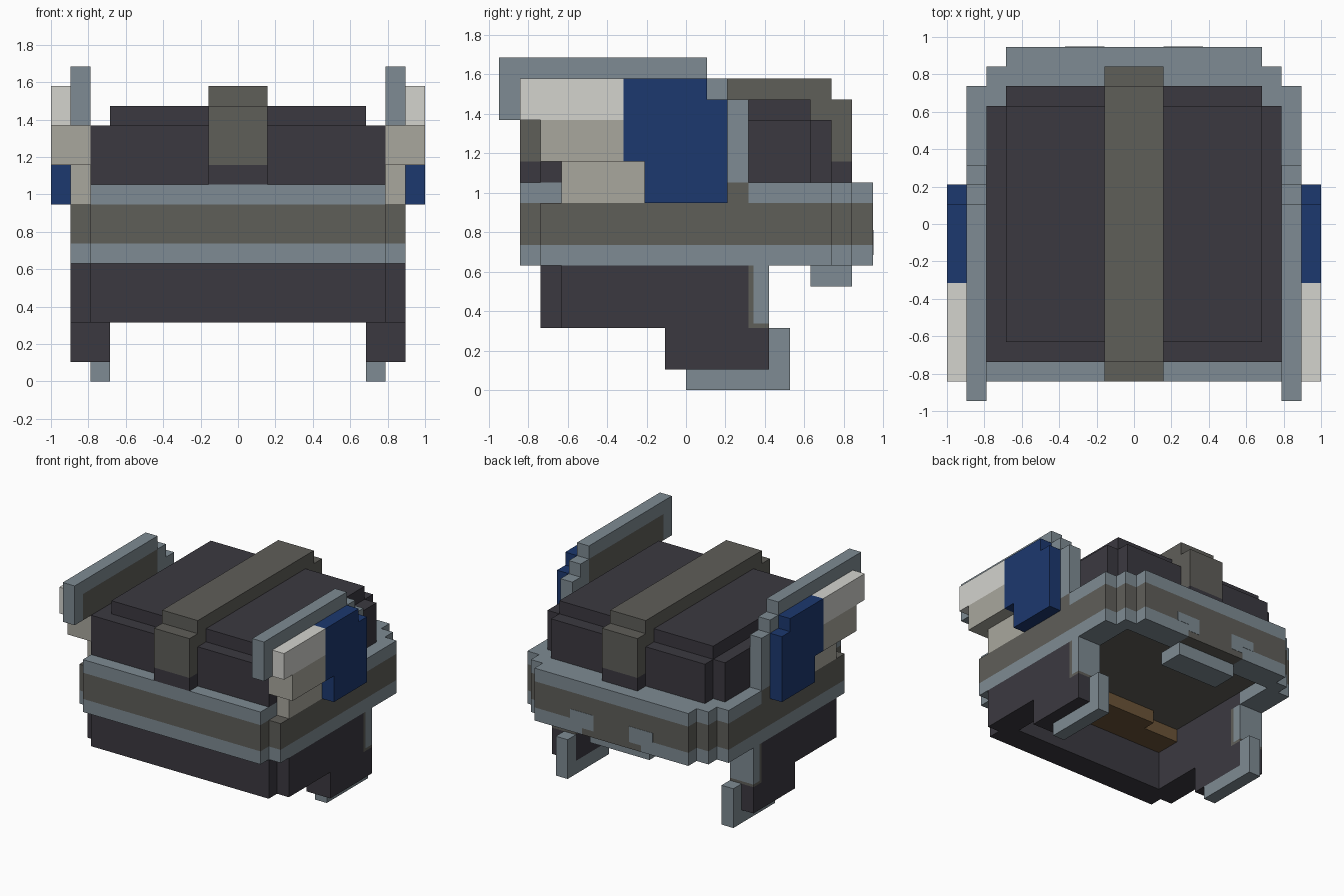
import bpy, bmesh

if "Cube" in bpy.data.objects:
    bpy.data.objects.remove(bpy.data.objects["Cube"])

U = 2 / 19  # size of one block


def material(name, hex_code):
    def lin(c):
        c /= 255
        return c / 12.92 if c < 0.04045 else ((c + 0.055) / 1.055) ** 2.4
    m = bpy.data.materials.new(name)
    m.diffuse_color = [lin(int(hex_code[i:i + 2], 16)) for i in (0, 2, 4)] + [1]
    m.use_nodes = True
    m.node_tree.nodes["Principled BSDF"].inputs["Base Color"].default_value = m.diffuse_color
    return m


DARK = material("charcoal", "3b3940")
STEEL = material("blue_grey", "7e8b93")
OLIVE = material("olive_grey", "5f5e59")
TAN = material("warm_grey", "a9a79d")
LIGHT = material("light_grey", "d3d3ce")
BLUE = material("navy_blue", "1c386f")
BROWN = material("brown", "6c5438")


def part(name, mat, *boxes, mirror=False):
    """Boxes are (x0, x1, y0, y1, z0, z1) in blocks."""
    bm = bmesh.new()
    for b in boxes:
        for s in ((1, -1) if mirror else (1,)):
            vs = bmesh.ops.create_cube(bm, size=1)["verts"]
            for v in vs:
                v.co.x = s * (b[0] if v.co.x < 0 else b[1]) * U
                v.co.y = (b[2] if v.co.y < 0 else b[3]) * U
                v.co.z = (b[4] if v.co.z < 0 else b[5]) * U
            if s < 0:
                bmesh.ops.reverse_faces(bm, faces=list({f for v in vs for f in v.link_faces}))
    me = bpy.data.meshes.new(name)
    bm.to_mesh(me)
    bm.free()
    me.materials.append(mat)
    bpy.context.collection.objects.link(bpy.data.objects.new(name, me))


# Dome and centre ridge
part("dome", DARK, (-7.5, 7.5, -7, 6, 10, 13), (-6.5, 6.5, -6, 6, 13, 14),
     (-6.5, 6.5, 6, 7, 10, 13))
part("ridge", OLIVE, (-1.5, 1.5, -7, 7, 13, 15), (-1.5, 1.5, -8, -7, 11, 14),
     (-1.5, 1.5, 7, 8, 11, 14))
part("ridge_base", DARK, (-1.5, 1.5, -8, -7, 10, 11), (-1.5, 1.5, 7, 8, 10, 11))

# Band around the head: lower trim, middle, upper trim
part("band_lower_trim", STEEL, (-7.5, 7.5, -8, -7, 6, 7), (-7.5, 7.5, 7, 8, 6, 7))
part("band_lower_trim_sides", STEEL, (7.5, 8.5, -7, 7, 6, 7), (2.5, 6.5, 8, 9, 6, 7),
     (6.5, 7.5, 4, 7, 6, 7), mirror=True)
part("band_middle", OLIVE, (-7.5, 7.5, -8, -7, 7, 9), (-7.5, 7.5, 7, 8, 7, 9),
     (-6.5, 6.5, 8, 9, 7, 9), (-2.5, 2.5, 8, 9, 6, 7))
part("band_middle_sides", OLIVE, (7.5, 8.5, -7, 7, 7, 9), (7.5, 8.5, -2, 3, 9, 10),
     mirror=True)
part("band_upper_trim", STEEL, (-7.5, 7.5, -8, -6, 9, 10), (-7.5, 7.5, 6, 8, 9, 10),
     (-6.5, 6.5, 8, 9, 9, 10))
part("band_upper_trim_sides", STEEL, (7.5, 8.5, 3, 7, 9, 10), mirror=True)
part("back_trim_hook", STEEL, (1.5, 3.5, 8.98, 9.02, 7, 7.7),
     (1.5, 2.5, 8.98, 9.02, 6.5, 7), mirror=True)

# Inner lining, brow pad and neck guard
part("lining_ceiling", OLIVE, (-7.5, 7.5, -7, 7, 7, 9), (-7.5, 7.5, -6, 6, 9, 9.95))
part("brow_pad", BROWN, (-6.5, 6.5, -5, -3, 6, 7), (-3.5, 3.5, -3, -2, 6, 7))
part("neck_guard", STEEL, (-2.5, 2.5, 6, 8, 5, 6))

# Lower face guard and jaw
part("face_guard_front", DARK, (-7.5, 7.5, -7, -5, 3, 6), (-7.5, 7.5, -7, -5, 6, 7))
part("face_guard_side", DARK, (6.5, 8.5, -6, 3, 3, 6), (6.5, 7.5, -5, 4, 6, 7),
     (6.5, 8.5, -1, 4, 1, 3), mirror=True)
part("guard_groove", OLIVE, (6.5, 8.5, 3, 3.25, 3, 6), (6.5, 8.5, 3.25, 4, 3, 3.2),
     mirror=True)
part("guard_back_trim", STEEL, (6.5, 8.5, 3.25, 4, 3.2, 6), mirror=True)
part("jaw_trim", STEEL, (6.5, 7.5, 0, 5, 0, 1), (6.5, 7.5, 4, 5, 1, 3), mirror=True)

# Side fins with frames and stepped posts
part("fin_panel", OLIVE, (7.5, 8.5, -8, 1, 13, 15), (7.5, 8.5, -2, 1, 10, 13), mirror=True)
part("fin_frame", STEEL, (7.5, 8.5, -9, 1, 15, 16), (7.5, 8.5, -9, -8, 13, 15),
     (7.5, 8.5, 1, 2, 10, 15), (7.5, 8.5, 2, 3, 10, 14), mirror=True)

# Side lamps and shields
part("lamp_top", LIGHT, (8.5, 9.5, -8, -3, 13, 15), mirror=True)
part("lamp_bottom", TAN, (7.5, 9.5, -7, -3, 11, 13), (7.5, 8.5, -6, -2, 9, 11),
     (7.5, 8.5, -3, -2, 11, 13), mirror=True)
part("side_shield", BLUE, (8.5, 9.5, -3, 1, 11, 15), (8.5, 9.5, -2, 1, 9, 11),
     (8.5, 9.5, 1, 2, 9, 14), mirror=True)
